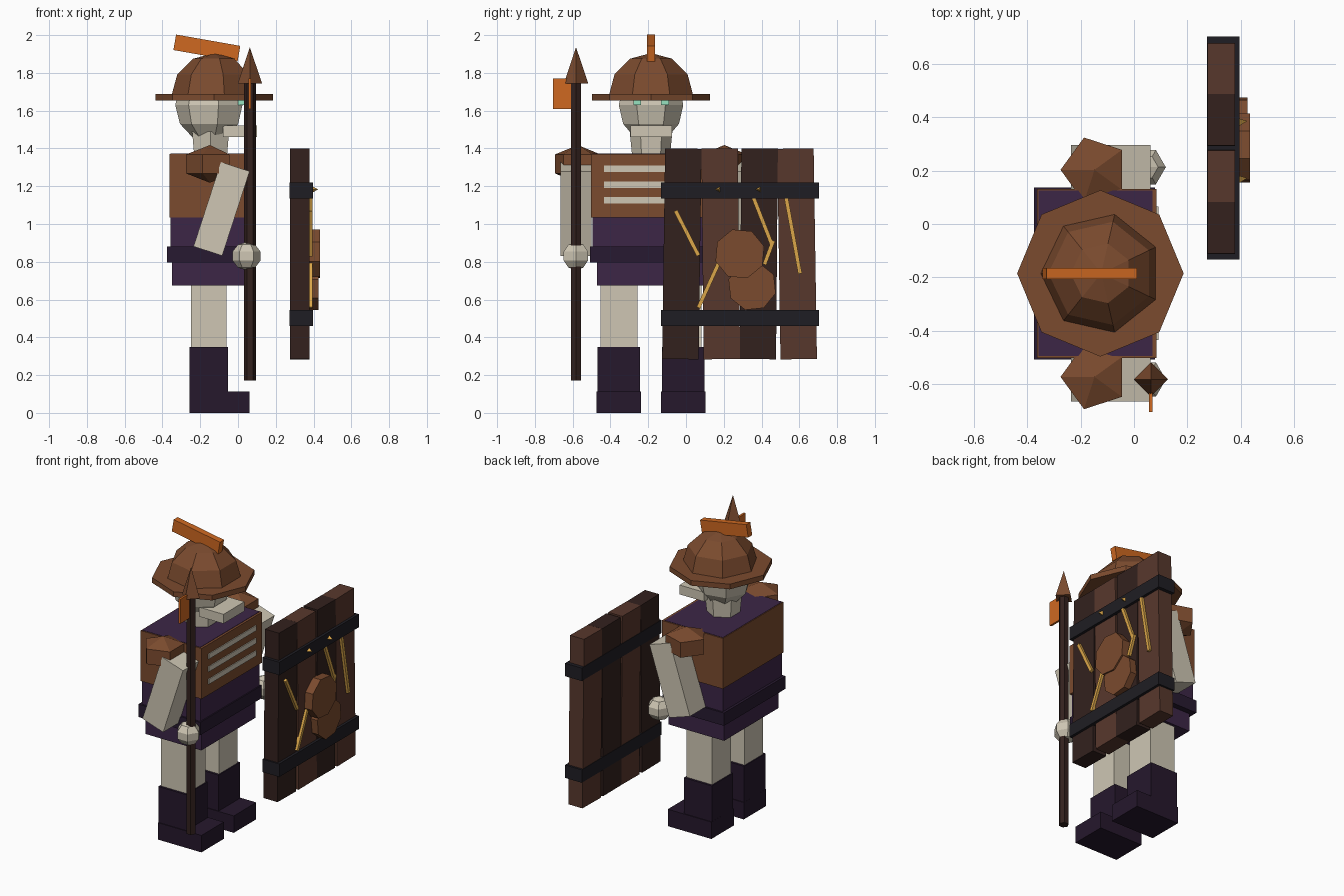
import bpy, bmesh, math
from mathutils import Matrix, Vector

if "Cube" in bpy.data.objects:
    bpy.data.objects.remove(bpy.data.objects["Cube"])

CY = -0.185          # mid-plane of the figure, which looks along +x
PI = math.pi


def material(name, r, g, b):
    m = bpy.data.materials.new(name)
    m.diffuse_color = [(c / 255) ** 2.2 for c in (r, g, b)] + [1]
    m.use_nodes = True
    m.node_tree.nodes["Principled BSDF"].inputs["Base Color"].default_value = m.diffuse_color
    return m


BONE = material("bone", 205, 197, 178)
BROWN = material("rusty_brown", 122, 76, 50)
PURPLE = material("purple_cloth", 62, 42, 72)
BELT = material("dark_purple", 44, 32, 52)
BOOT = material("boot_leather", 42, 30, 48)
WOOD_A = material("dark_wood", 54, 38, 35)
WOOD_B = material("red_wood", 88, 58, 48)
IRON = material("dark_iron", 36, 35, 40)
ORANGE = material("orange", 205, 104, 38)
GOLD = material("straw", 218, 165, 75)
MINT = material("mint", 150, 225, 190)


def finish(name, bm, mat, loc, rot=(0, 0, 0)):
    me = bpy.data.meshes.new(name)
    bm.to_mesh(me)
    bm.free()
    ob = bpy.data.objects.new(name, me)
    bpy.context.collection.objects.link(ob)
    ob.location, ob.rotation_euler = loc, rot
    me.materials.append(mat)
    return ob


def block(name, mat, size, loc, rot=(0, 0, 0)):
    bm = bmesh.new()
    bmesh.ops.create_cube(bm, size=1)
    bmesh.ops.scale(bm, vec=size, verts=bm.verts)
    return finish(name, bm, mat, loc, rot)


def span(name, mat, x, y, z):
    """Box given by its ranges along each axis."""
    return block(name, mat, [b - a for a, b in (x, y, z)], [(a + b) / 2 for a, b in (x, y, z)])


def cone(name, mat, n, r1, r2, h, loc, rot=(0, 0, 0), spin=0):
    """Prism or cone with n sides; first corner at angle spin."""
    bm = bmesh.new()
    bmesh.ops.create_cone(bm, cap_ends=True, segments=n, radius1=r1, radius2=r2, depth=h)
    v = max(bm.verts, key=lambda w: (round(w.co.xy.length, 4), w.co.y)).co
    turn = Matrix.Rotation(spin - math.atan2(v.y, v.x), 3, 'Z')
    bmesh.ops.rotate(bm, matrix=turn, verts=bm.verts)
    return finish(name, bm, mat, loc, rot)


def ball(name, mat, n, rings, radii, loc, spin=PI, half=False):
    """Low-poly ball with a corner at angle spin; half keeps the top only."""
    bm = bmesh.new()
    bmesh.ops.create_uvsphere(bm, u_segments=n, v_segments=rings, radius=1)
    v = max(bm.verts, key=lambda w: w.co.xy.length).co
    turn = Matrix.Rotation(spin - math.atan2(v.y, v.x), 3, 'Z')
    bmesh.ops.rotate(bm, matrix=turn, verts=bm.verts)
    bmesh.ops.scale(bm, vec=radii, verts=bm.verts)
    if half:
        low = [w for w in bm.verts if w.co.z < -1e-4]
        bmesh.ops.delete(bm, geom=low, context='VERTS')
        bmesh.ops.holes_fill(bm, edges=[e for e in bm.edges if e.is_boundary], sides=0)
    return finish(name, bm, mat, loc)


# Paired limbs: legs, boots, shoulder guards, arms, hands, eyes
for s, side in ((-1, "right"), (1, "left")):
    leg = CY + s * 0.17
    block(side + "_leg", BONE, (0.19, 0.195, 0.36), (-0.155, leg, 0.51))
    block(side + "_boot_shaft", BOOT, (0.205, 0.225, 0.35), (-0.155, leg, 0.175))
    block(side + "_boot_foot", BOOT, (0.32, 0.235, 0.112), (-0.098, leg, 0.056))
    arm = CY + s * 0.398
    ball(side + "_shoulder_guard", BROWN, 5, 3, (0.147, 0.147, 0.1), (-0.148, CY + s * 0.388, 1.318))
    block(side + "_arm", BONE, (0.16, 0.165, 0.47), (-0.087, arm, 1.08), (0, math.radians(18), 0))
    ball(side + "_hand", BONE, 6, 5, (0.078, 0.078, 0.075), (0.045, arm, 0.83))
    block(side + "_eye", MINT, (0.04, 0.042, 0.03), (0.02, CY + s * 0.073, 1.645))

# Torso, belt and breastplate with ribs
span("tunic_skirt", PURPLE, (-0.35, 0.06), (CY - 0.285, CY + 0.285), (0.675, 0.84))
span("tunic", PURPLE, (-0.358, 0.07), (CY - 0.31, CY + 0.31), (0.82, 1.372))
span("belt", BELT, (-0.375, 0.078), (CY - 0.322, CY + 0.322), (0.795, 0.88))
span("cuirass", BROWN, (-0.363, 0.075), (CY - 0.317, CY + 0.317), (1.035, 1.37))
span("breastplate", BROWN, (0.07, 0.085), (CY - 0.317, CY + 0.317), (1.035, 1.37))
for i, z in enumerate((1.125, 1.208, 1.292)):
    block("rib_%d" % i, BONE, (0.02, 0.5, 0.034), (0.081, CY, z))

# Head, jaw and helmet
cone("neck", BONE, 6, 0.1, 0.113, 0.13, (-0.145, CY, 1.425), spin=PI / 2)
ball("skull", BONE, 7, 6, (0.187, 0.175, 0.2), (-0.145, CY, 1.63))
span("jaw", BONE, (-0.08, 0.1), (CY - 0.11, CY + 0.11), (1.46, 1.522))
cone("helmet_brim", BROWN, 8, 0.312, 0.312, 0.034, (-0.126, CY, 1.672), spin=0)
ball("helmet_dome", BROWN, 7, 6, (0.229, 0.229, 0.225), (-0.123, CY, 1.68), half=True)
block("helmet_crest", ORANGE, (0.345, 0.042, 0.083), (-0.165, CY, 1.932), (0, math.radians(10), 0))

# Spear with pennant
SX, SY = 0.063, -0.582
cone("spear_shaft", WOOD_A, 6, 0.031, 0.031, 1.58, (SX, SY, 0.962), spin=0)
cone("spear_head", BROWN, 4, 0.064, 0, 0.192, (SX, SY, 1.84), spin=0)
span("spear_pennant", ORANGE, (SX - 0.007, SX + 0.007), (-0.705, -0.6), (1.608, 1.77))

# Plank shield: slightly crooked boards and two iron bands
for i, (y, tilt) in enumerate(((-0.022, 0.8), (0.184, -0.6), (0.385, 0.5), (0.588, -0.9))):
    block("shield_plank_%d" % i, (WOOD_A, WOOD_B)[i % 2], (0.103, 0.193, 1.115),
          (0.327, y, 0.842), (math.radians(-tilt), 0, 0))
for name, z in (("upper", 1.178), ("lower", 0.503)):
    span(name + "_shield_band", IRON, (0.273, 0.396), (-0.133, 0.703), (z - 0.043, z + 0.043))

# Round patches, straw arrows and rivets on the shield face
for i, (y, z, r, top) in enumerate(((0.285, 0.842, 0.135, 0.435), (0.35, 0.67, 0.13, 0.425))):
    cone("shield_patch_%d" % i, BROWN, 8, r, r, top - 0.37, ((top + 0.37) / 2, y, z),
         (0, PI / 2, 0), spin=0.3 + 0.2 * i)
sticks = ((-0.055, 1.07, 0.066, 0.833), (0.357, 1.14, 0.455, 0.89), (0.53, 1.14, 0.604, 0.737),
          (0.185, 0.82, 0.066, 0.557), (0.462, 0.912, 0.415, 0.785))
for i, (y1, z1, y2, z2) in enumerate(sticks):
    d = Vector((y2 - y1, z2 - z1))
    block("shield_stick_%d" % i, GOLD, (0.022, 0.021, d.length),
          (0.384, (y1 + y2) / 2, (z1 + z2) / 2), (math.atan2(d.x, -d.y), 0, 0))
for i, y in enumerate((0.172, 0.386)):
    cone("shield_rivet_%d" % i, GOLD, 3, 0.018, 0, 0.03, (0.41, y, 1.183), (0, PI / 2, 0), spin=-PI / 2)
